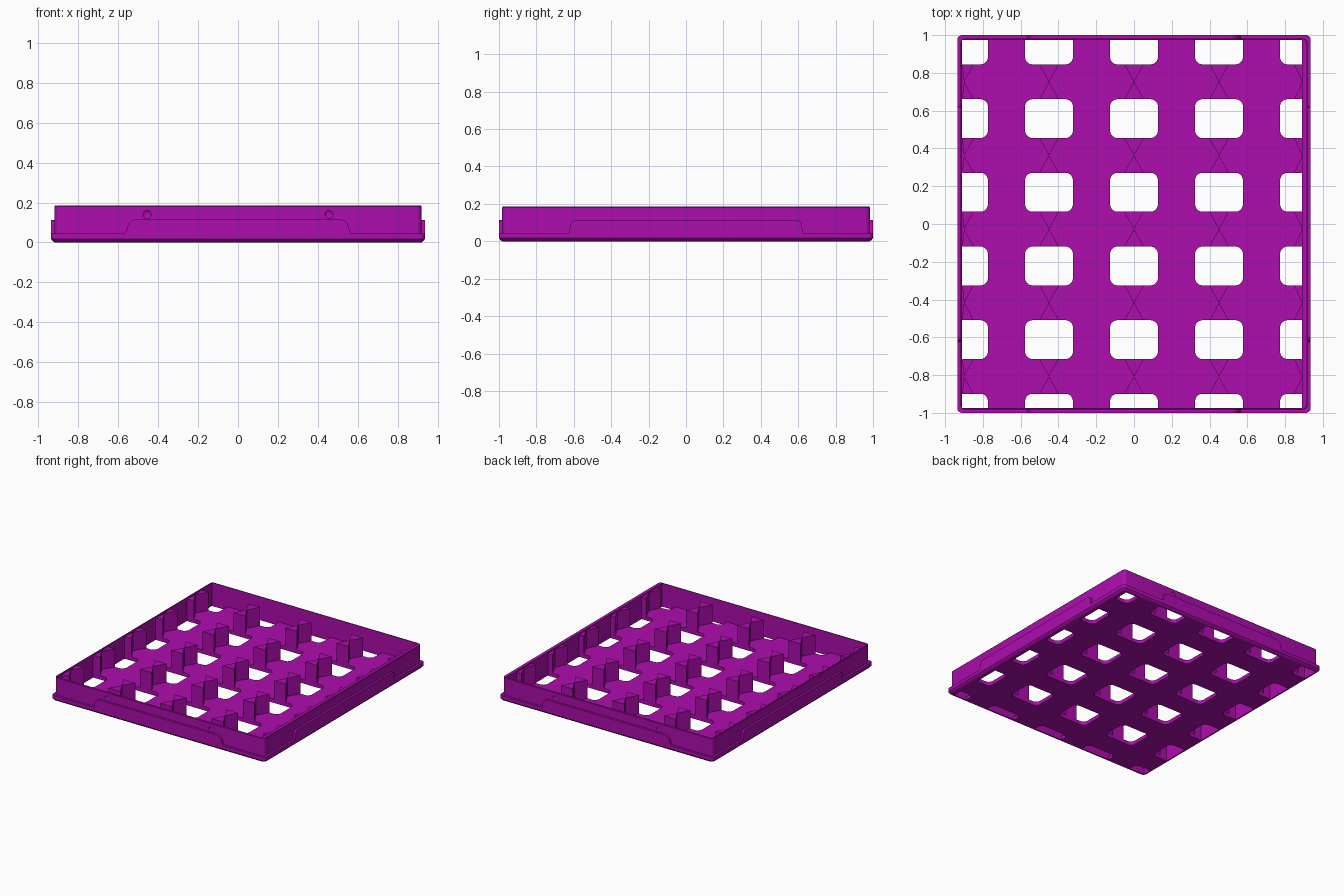
import bpy, bmesh, math
from mathutils import Vector

cube = bpy.data.objects.get("Cube")
if cube:
    bpy.data.objects.remove(cube, do_unlink=True)

purple = bpy.data.materials.new("purple_plastic")
purple.use_nodes = True
purple.diffuse_color = (0.42, 0.004, 0.42, 1)
purple.node_tree.nodes["Principled BSDF"].inputs["Base Color"].default_value = purple.diffuse_color

# Inner limits of the tray, floor height and grid of openings
X_MIN, X_MAX, Y_IN = -0.91, 0.89, 0.973
FLOOR, POST_TOP = 0.03, 0.175
PITCH_X, PITCH_Y, Y_START = 0.45, 0.39, -1.002
HOLE_X, HOLE_Y = 0.127, 0.103


def clamp(x, y):
    return min(max(x, X_MIN), X_MAX), min(max(y, -Y_IN), Y_IN)


def rounded_rect(hx, hy, r, cx=0, cy=0, steps=5):
    pts = []
    for q, (sx, sy) in enumerate([(1, 1), (-1, 1), (-1, -1), (1, -1)]):
        for i in range(steps + 1):
            a = math.pi / 2 * (q + i / steps)
            pts.append((cx + sx * (hx - r) + r * math.cos(a),
                        cy + sy * (hy - r) + r * math.sin(a)))
    return pts


def loft(bm, loops):
    """Join rings of equal length into a closed solid."""
    rings = [[bm.verts.new(p) for p in loop] for loop in loops]
    for a, b in zip(rings, rings[1:]):
        for i in range(len(a)):
            j = (i + 1) % len(a)
            bm.faces.new((a[i], a[j], b[j], b[i]))
    bm.faces.new(rings[0][::-1])
    bm.faces.new(rings[-1])


def prism(bm, pts, z0, z1):
    clean = []
    for p in pts:
        if not clean or (Vector(p) - Vector(clean[-1])).length > 1e-5:
            clean.append(p)
    if (Vector(clean[0]) - Vector(clean[-1])).length < 1e-5:
        clean.pop()
    loft(bm, [[(x, y, z) for x, y in clean] for z in (z0, z1)])


def make(name, bm):
    bmesh.ops.recalc_face_normals(bm, faces=bm.faces)
    mesh = bpy.data.meshes.new(name)
    bm.to_mesh(mesh)
    bm.free()
    mesh.materials.append(purple)
    obj = bpy.data.objects.new(name, mesh)
    bpy.context.collection.objects.link(obj)
    return obj


def cut(obj, cutter):
    mod = obj.modifiers.new("cut", 'BOOLEAN')
    mod.operation, mod.solver, mod.object = 'DIFFERENCE', 'EXACT', cutter
    bpy.context.view_layer.objects.active = obj
    bpy.ops.object.modifier_apply(modifier=mod.name)
    bpy.data.objects.remove(cutter, do_unlink=True)


# Tray body: chamfered foot, stepped lip and upright wall
bm = bmesh.new()
profile = [(0, 0.02), (0.005, 0.009), (0.017, 0), (0.045, 0),
           (0.045, 0.017), (0.181, 0.017), (0.185, 0.02)]
loft(bm, [[(x, y, z) for x, y in rounded_rect(0.935 - inset, 1 - inset, 0.025)]
          for z, inset in profile])
body = make("tray_body", bm)

# Cavity above the floor
bm = bmesh.new()
prism(bm, [(X_MIN, -Y_IN), (X_MAX, -Y_IN), (X_MAX, Y_IN), (X_MIN, Y_IN)], FLOOR, 0.3)
cut(body, make("cavity_cutter", bm))

# Grid of rounded openings, trimmed at the walls
bm = bmesh.new()
for col in range(-2, 3):
    for row in range(6):
        outline = rounded_rect(HOLE_X, HOLE_Y, 0.04, col * PITCH_X, Y_START + row * PITCH_Y)
        prism(bm, [clamp(x, y) for x, y in outline], -0.1, 0.1)
cut(body, make("opening_cutter", bm))

# Shallow latch dimples on the front and back walls
bm = bmesh.new()
for sx in (-1, 1):
    for sy in (-1, 1):
        ball = bmesh.ops.create_uvsphere(bm, u_segments=16, v_segments=12, radius=0.02)
        for v in ball["verts"]:
            v.co.y *= 0.3
        bmesh.ops.translate(bm, verts=ball["verts"], vec=(sx * 0.455, sy * 0.983, 0.14))
cut(body, make("dimple_cutter", bm))

# Hourglass divider posts between neighbouring openings
bm = bmesh.new()
for col in range(-2, 3):
    for row in range(5):
        cx, cy = col * PITCH_X, Y_START + (row + 0.5) * PITCH_Y
        reach = PITCH_Y / 2 - HOLE_Y
        for s in (-1, 1):
            tri = [(cx, cy), (cx - s * 0.052, cy + s * reach), (cx + s * 0.052, cy + s * reach)]
            prism(bm, [clamp(x, y) for x, y in tri], FLOOR - 0.005, POST_TOP)
make("divider_posts", bm)


# Raised middle sections of the lip
def lip_panel(name, half, top, r, flare, inner, outer, turned):
    side = [(half + flare, 0.04), (half + flare / 2, 0.055)]
    side += [(half - r + r * math.cos(a), top - r + r * math.sin(a))
             for a in (math.pi / 2 * i / 6 for i in range(7))]
    outline = side + [(-u, z) for u, z in reversed(side)]
    for tag, s in (("a", -1), ("b", 1)):
        bm = bmesh.new()
        loft(bm, [[(s * d, u, z) if turned else (u, s * d, z) for u, z in outline]
                  for d in (inner, outer)])
        make(name + "_" + tag, bm)


lip_panel("end_lip_panel", 0.555, 0.115, 0.045, 0.012, 0.98, 1.0, False)
lip_panel("side_lip_panel", 0.62, 0.112, 0.03, 0.005, 0.915, 0.935, True)

# Smooth the rounded corners while keeping edges crisp
bpy.ops.object.select_all(action='DESELECT')
body.select_set(True)
bpy.context.view_layer.objects.active = body
bpy.ops.object.shade_smooth_by_angle(angle=math.radians(30))
